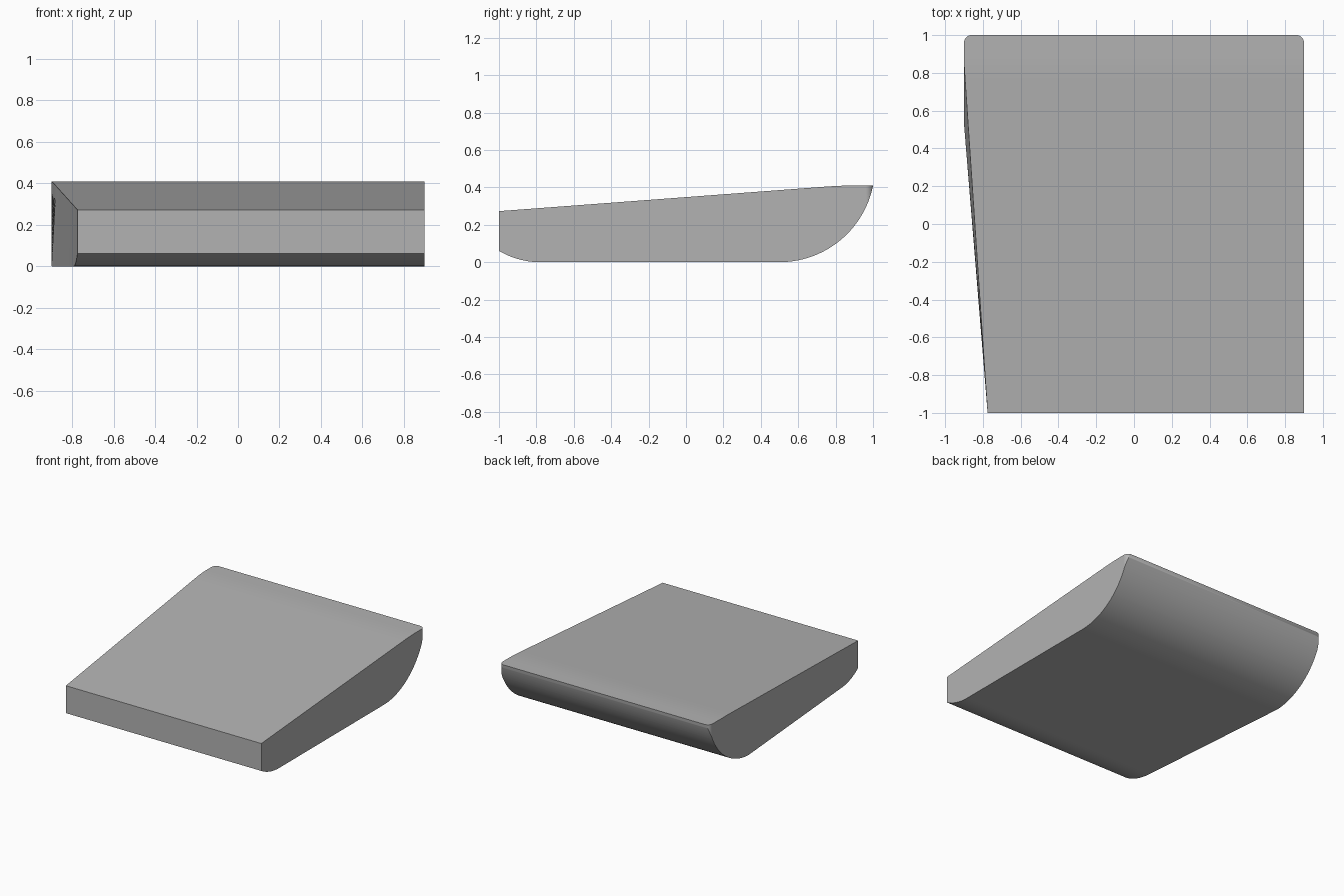
import bpy, bmesh, math

cube = bpy.data.objects.get("Cube")
if cube:
    bpy.data.objects.remove(cube, do_unlink=True)

HALF_W, HEIGHT, CORNER = 0.9, 0.41, 0.04
FRONT_FLAT, FRONT_R = -0.78, 0.43   # small front underside curve
BACK_FLAT, BACK_R = 0.5, 0.51       # large back underside curve


def top_z(y):
    """Sloping top that blends into a level band at the back."""
    slope, start, end = 0.075, 0.75, 0.91
    mid = (start + end) / 2
    if y >= end:
        return HEIGHT
    if y <= start:
        return HEIGHT - slope * (mid - y)
    return HEIGHT - slope * (end - y) ** 2 / (2 * (end - start))


def bottom_z(y):
    if y < FRONT_FLAT:
        return FRONT_R - math.sqrt(FRONT_R ** 2 - (y - FRONT_FLAT) ** 2)
    if y > BACK_FLAT:
        return min(HEIGHT, BACK_R - math.sqrt(BACK_R ** 2 - (y - BACK_FLAT) ** 2))
    return 0.0


def corner_inset(y):
    """Rounding of the two back corners in plan."""
    d = max(0.0, y - (1 - CORNER))
    return CORNER - math.sqrt(max(0.0, CORNER ** 2 - d ** 2))


def right_x(y, meet):
    """Tapered side; meet is where the taper reaches full width."""
    taper = 0.125 * max(0.0, meet - y) / (meet + 1)
    return -HALF_W + taper + corner_inset(y)


# Stations along the depth, closer together on the curves
stations = {-1.0, 0.53, 0.85, 1.0}
stations |= {-1 + (FRONT_FLAT + 1) * i / 10 for i in range(11)}
end_angle = math.asin((1 - BACK_FLAT) / BACK_R)
stations |= {BACK_FLAT + BACK_R * math.sin(end_angle * i / 28) for i in range(28)}
stations |= {1 - CORNER + CORNER * math.sin(math.pi / 2 * i / 8) for i in range(8)}

# Wedge body as a chain of four-cornered sections
bm = bmesh.new()
rings = []
for y in sorted(stations):
    left = HALF_W - corner_inset(y)
    zt, zb = top_z(y), bottom_z(y)
    rings.append([bm.verts.new(p) for p in (
        (right_x(y, 0.53), y, zb), (left, y, zb),
        (left, y, zt), (right_x(y, 0.85), y, zt))])
for a, b in zip(rings, rings[1:]):
    for i in range(4):
        j = (i + 1) % 4
        bm.faces.new((a[i], a[j], b[j], b[i]))
bm.faces.new(rings[0])
bm.faces.new(rings[-1])
bmesh.ops.remove_doubles(bm, verts=bm.verts, dist=0.0005)
bmesh.ops.recalc_face_normals(bm, faces=bm.faces)

mesh = bpy.data.meshes.new("wedge_body")
bm.to_mesh(mesh)
bm.free()
body = bpy.data.objects.new("wedge_body", mesh)
bpy.context.collection.objects.link(body)

# Plain grey colour
grey = bpy.data.materials.new("grey")
grey.use_nodes = True
colour = (0.45, 0.45, 0.45, 1)
grey.diffuse_color = colour
grey.node_tree.nodes["Principled BSDF"].inputs["Base Color"].default_value = colour
mesh.materials.append(grey)

bpy.context.view_layer.objects.active = body
body.select_set(True)
bpy.ops.object.shade_smooth_by_angle(angle=math.radians(30))
